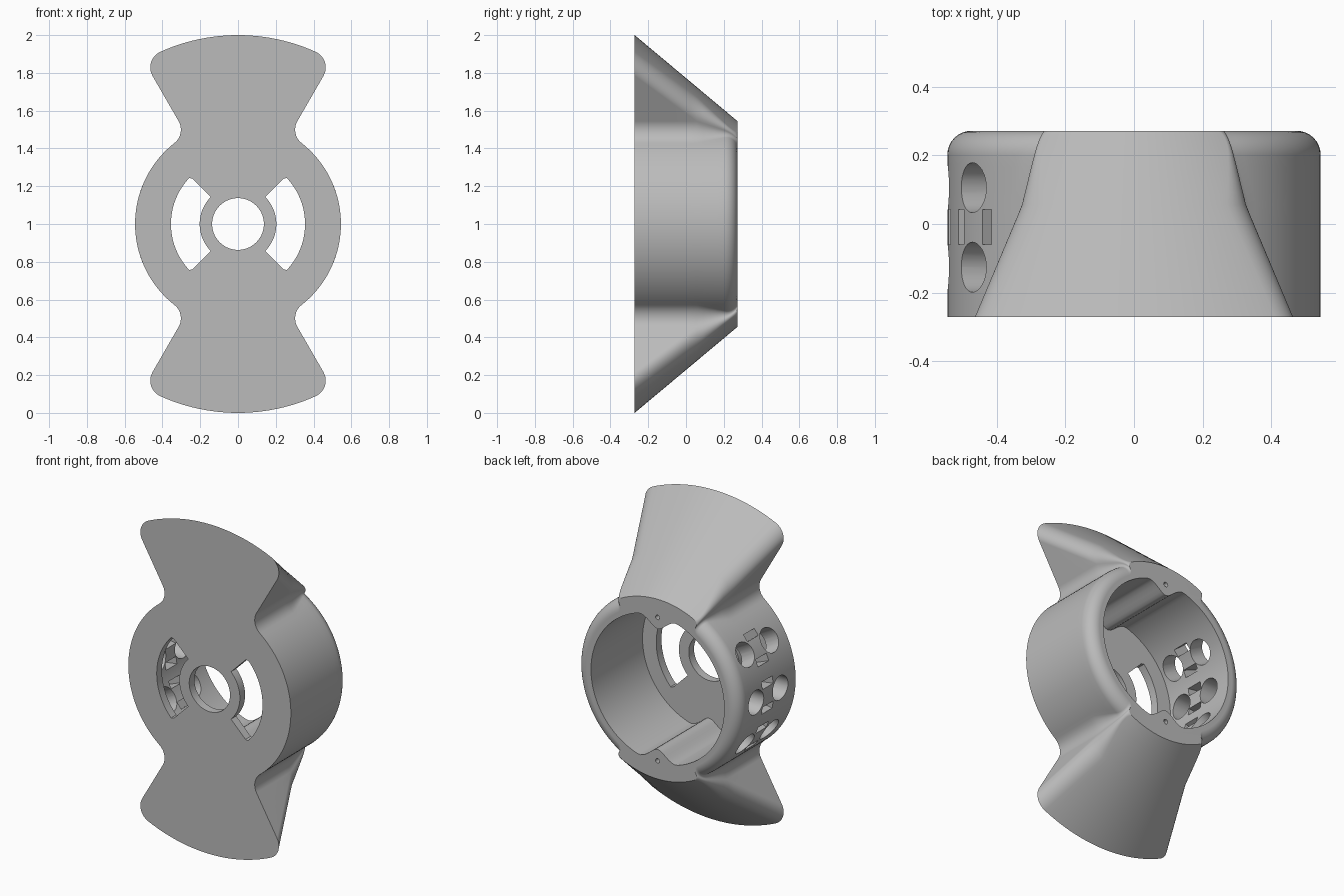
import bpy, bmesh
from math import sin, cos, asin, sqrt, pi, radians
from mathutils import Matrix

if "Cube" in bpy.data.objects:
    bpy.data.objects.remove(bpy.data.objects["Cube"])

HALF = 0.272           # half depth of the body
RING, ROUND = 0.545, 0.07
UP = Matrix.Translation((0, 0, 1))

grey = bpy.data.materials.new("plain grey")
grey.use_nodes = True
colour = (0.5, 0.5, 0.5, 1)
grey.diffuse_color = colour
grey.node_tree.nodes["Principled BSDF"].inputs["Base Color"].default_value = colour


def arc(r, a0, a1, n, cx=0, cz=0):
    """Arc points, angles in radians measured from +z towards +x."""
    return [(cx + r * sin(a0 + (a1 - a0) * i / n), cz + r * cos(a0 + (a1 - a0) * i / n))
            for i in range(n + 1)]


def outline(R, rho):
    """Ring of radius rho with two 60 degree wings of radius R, filleted."""
    f = min(0.09, 0.49 * (R - rho))
    side = radians(30)
    a, b = asin(f / (rho + f)), asin(f / (R - f))
    q = arc(R, 0, side - b, 12)
    q += arc(f, side - b, side + pi / 2, 8, (R - f) * sin(side - b), (R - f) * cos(side - b))[1:]
    q += arc(f, side + 1.5 * pi, side + a + pi, 8,
             (rho + f) * sin(side + a), (rho + f) * cos(side + a))
    q += arc(rho, side + a, pi / 2, 20)[1:]
    half = q + [(x, -z) for x, z in reversed(q[:-1])]
    return half + [(-x, z) for x, z in reversed(half[1:-1])]


def loft(bm, levels, matrix=UP):
    """Skin a stack of (y, outline) sections and cap both ends."""
    rows = [[bm.verts.new(matrix @ Matrix.Translation((x, y, z)).translation)
             for x, z in pts] for y, pts in levels]
    n = len(rows[0])
    for lo, hi in zip(rows, rows[1:]):
        for i in range(n):
            j = (i + 1) % n
            bm.faces.new((lo[i], lo[j], hi[j], hi[i]))
    bm.faces.new(rows[0])
    bm.faces.new(rows[-1][::-1])


def prism(bm, pts, y0, y1, matrix=UP):
    loft(bm, [(y0, pts), (y1, pts)], matrix)


def finish(bm, name):
    bmesh.ops.recalc_face_normals(bm, faces=bm.faces)
    me = bpy.data.meshes.new(name)
    bm.to_mesh(me)
    bm.free()
    me.materials.append(grey)
    ob = bpy.data.objects.new(name, me)
    bpy.context.collection.objects.link(ob)
    return ob


def circle(r, n=32, cx=0, cz=0):
    return arc(r, 0, 2 * pi, n, cx, cz)[:-1]


# Body: conical wings on a ring whose back edge is rounded
def wing_radius(y):
    return 1 - (1 - RING) * (y + HALF) / (2 * HALF)


levels = []
start = HALF - ROUND
for i in range(14):
    y = -HALF + (start + HALF) * i / 13
    levels.append((y, outline(wing_radius(y), RING)))
for i in range(1, 9):
    t = pi / 2 * i / 8
    y = start + ROUND * sin(t)
    levels.append((y, outline(wing_radius(y), RING - ROUND + ROUND * cos(t))))
bm = bmesh.new()
loft(bm, levels)
body = finish(bm, "winged_housing")

# Cavity, open at the back, with a screw lug at top and bottom
cavity = []
for i in range(144):
    t = 2 * pi * i / 144
    off = min(abs(asin(sin(t))) / 0.3, 1)
    r = 0.447 - 0.082 * (1 + cos(pi * off)) / 2
    cavity.append((r * sin(t), r * cos(t)))
bm = bmesh.new()
prism(bm, cavity, -HALF + 0.05, 0.4)
cavity_cutter = finish(bm, "cavity_cutter")

# Openings: centre hole, curved plate slots, screw holes, side wall ports
bm = bmesh.new()
prism(bm, circle(0.137, 64), -0.4, -0.15)
for s in (0, pi):
    slot = arc(0.355, s + pi / 4 + 0.03, s + 3 * pi / 4 - 0.03, 24)
    slot += arc(0.34, s + 3 * pi / 4, s + 3 * pi / 4, 1)[:1]
    slot += arc(0.203, s + 3 * pi / 4, s + pi / 4, 24)
    slot += arc(0.34, s + pi / 4, s + pi / 4, 1)[:1]
    prism(bm, slot, -0.4, -0.15)
for z in (0.435, -0.435):
    prism(bm, circle(0.014, 16, 0, z), 0.1, 0.4)


def side_port(pts, degrees):
    turn = Matrix.Rotation(radians(degrees), 4, 'Y') @ Matrix.Rotation(pi / 2, 4, 'Z')
    prism(bm, pts, 0.39, 0.62, UP @ turn)


for row in (-30, 0, 30):
    for y in (0.106, -0.126):
        side_port(circle(0.073, 32, y), row)
    for tilt in (-8, 8):
        side_port([(-0.06, -0.022), (0.042, -0.022), (0.042, 0.022), (-0.06, 0.022)], row + tilt)
opening_cutter = finish(bm, "opening_cutter")

# Cut, then tidy up
bpy.context.view_layer.objects.active = body
for cutter in (cavity_cutter, opening_cutter):
    cutter.hide_render = True
    mod = body.modifiers.new("cut", 'BOOLEAN')
    mod.operation, mod.solver, mod.object = 'DIFFERENCE', 'EXACT', cutter
    bpy.ops.object.modifier_apply(modifier=mod.name)
    bpy.data.objects.remove(cutter)

bpy.ops.object.select_all(action='DESELECT')
body.select_set(True)
bpy.ops.object.shade_smooth_by_angle(angle=radians(30))
weighted = body.modifiers.new("clean shading", 'WEIGHTED_NORMAL')
weighted.keep_sharp = True
